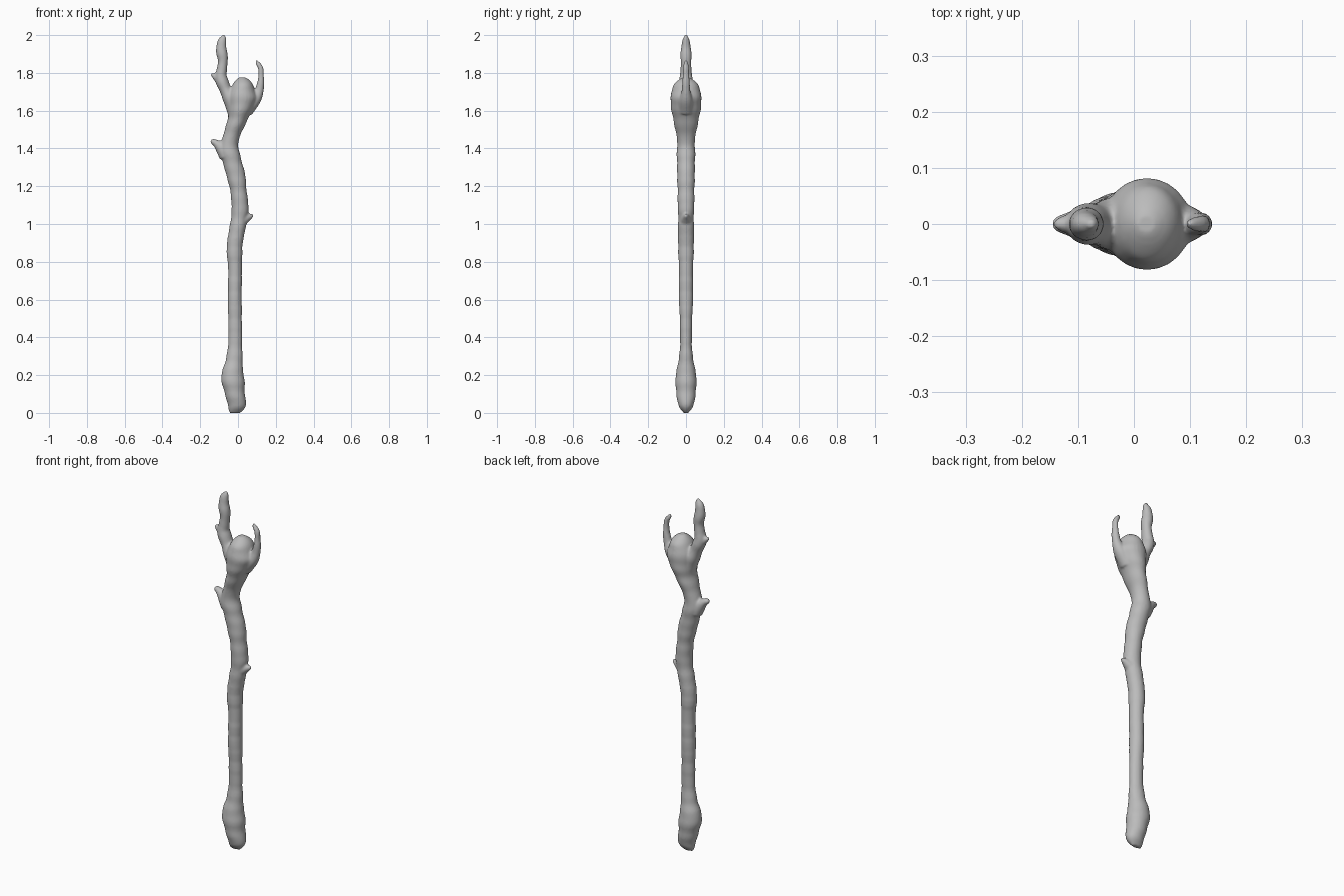
import bpy, bmesh, math
from mathutils import Vector

wood = bpy.data.materials.new("grey_wood")
wood.diffuse_color = (0.5, 0.5, 0.5, 1)


def smooth_path(pts, steps):
    """Catmull-Rom interpolation of (x, z, half width, half depth) stations."""
    v = [Vector(p) for p in pts]
    v = [2 * v[0] - v[1]] + v + [2 * v[-1] - v[-2]]
    out = []
    for i in range(1, len(v) - 2):
        a, b, c, d = v[i - 1:i + 3]
        for k in range(steps):
            t = k / steps
            out.append(0.5 * (2 * b + (c - a) * t + (2 * a - 5 * b + 4 * c - d) * t * t
                              + (3 * b - a - 3 * c + d) * t ** 3))
    return out + [v[-2]]


def limb(bm, pts, steps=5, sides=24, level=False, lumps=0.0):
    """Elliptical tube through the stations; level keeps its rings horizontal."""
    path = smooth_path(pts, steps)
    rings = []
    for i, p in enumerate(path):
        q = path[min(i + 1, len(path) - 1)] - path[max(i - 1, 0)]
        across = Vector((1, 0, 0)) if level else Vector((q[1], 0, -q[0])).normalized()
        swell = 1 + lumps * (math.sin(p[1] * 47) + math.sin(p[1] * 83 + 1))
        rx, ry = max(p[2], 0.003) * swell, max(p[3], 0.003) * swell
        ring = []
        for k in range(sides):
            a = math.tau * k / sides
            ring.append(bm.verts.new(Vector((p[0], 0, p[1])) + across * rx * math.cos(a)
                                     + Vector((0, ry * math.sin(a), 0))))
        rings.append(ring)
    for r, s in zip(rings, rings[1:]):
        for k in range(sides):
            n = (k + 1) % sides
            bm.faces.new((r[k], r[n], s[n], s[k]))
    bm.faces.new(rings[0][::-1])
    bm.faces.new(rings[-1])


bm = bmesh.new()

# Shaft from swollen foot up to the domed head: left, right, height, half depth
outline = [
    (-.045, .012, 0, .012), (-.05, .035, .025, .032), (-.055, .043, .05, .042),
    (-.07, .037, .1, .052), (-.088, .033, .18, .055), (-.082, .027, .23, .05),
    (-.062, .024, .29, .037), (-.052, .022, .38, .031), (-.052, .021, .5, .033),
    (-.054, .02, .62, .038), (-.052, .021, .75, .037), (-.06, .024, .88, .042),
    (-.045, .04, .98, .042), (-.034, .055, 1.06, .042), (-.035, .053, 1.12, .044),
    (-.046, .044, 1.2, .045), (-.065, .037, 1.27, .047), (-.085, .018, 1.34, .048),
    (-.098, .003, 1.4, .048), (-.085, .006, 1.45, .048), (-.066, .03, 1.51, .058),
    (-.055, .056, 1.56, .07), (-.052, .08, 1.61, .078), (-.054, .1, 1.66, .08),
    (-.05, .095, 1.7, .079), (-.03, .08, 1.735, .066), (-.012, .062, 1.76, .042),
    (.005, .04, 1.776, .018)]
limb(bm, [((l + r) / 2, z, (r - l) / 2, d) for l, r, z, d in outline],
     level=True, lumps=0.02)

# Tall left prong
limb(bm, [(-.01, 1.58, .04, .045), (-.04, 1.66, .038, .045), (-.07, 1.72, .033, .038),
          (-.09, 1.775, .032, .034), (-.085, 1.82, .027, .029), (-.08, 1.87, .027, .029),
          (-.088, 1.92, .028, .027), (-.086, 1.96, .025, .022), (-.078, 1.985, .017, .014),
          (-.075, 2.003, .005, .005)], lumps=0.03)

# Curved right prong
limb(bm, [(.045, 1.6, .035, .04), (.085, 1.65, .031, .035), (.11, 1.7, .026, .025),
          (.121, 1.75, .018, .019), (.122, 1.79, .014, .017), (.12, 1.825, .014, .015),
          (.105, 1.85, .012, .012), (.096, 1.866, .005, .005)], lumps=0.03)

# Broken twigs: left prong, upper shaft, middle shaft
limb(bm, [(-.085, 1.75, .028, .026), (-.115, 1.775, .018, .018), (-.13, 1.787, .013, .013),
          (-.142, 1.795, .006, .006)])
limb(bm, [(-.06, 1.37, .045, .042), (-.095, 1.41, .03, .03), (-.12, 1.43, .018, .02),
          (-.135, 1.437, .015, .015), (-.144, 1.44, .007, .007)])
limb(bm, [(.02, 1.02, .035, .035), (.05, 1.035, .022, .022), (.068, 1.042, .014, .014),
          (.08, 1.047, .007, .007)])

bmesh.ops.recalc_face_normals(bm, faces=bm.faces[:])
mesh = bpy.data.meshes.new("wooden_staff")
bm.to_mesh(mesh)
bm.free()
mesh.materials.append(wood)
staff = bpy.data.objects.new("wooden_staff", mesh)
bpy.context.collection.objects.link(staff)

# Fuse the limbs into one skin and soften the joints
fuse = staff.modifiers.new("fuse", 'REMESH')
fuse.mode = 'VOXEL'
fuse.voxel_size = 0.006
fuse.use_smooth_shade = True
soften = staff.modifiers.new("soften", 'SMOOTH')
soften.factor = 0.5
soften.iterations = 3
